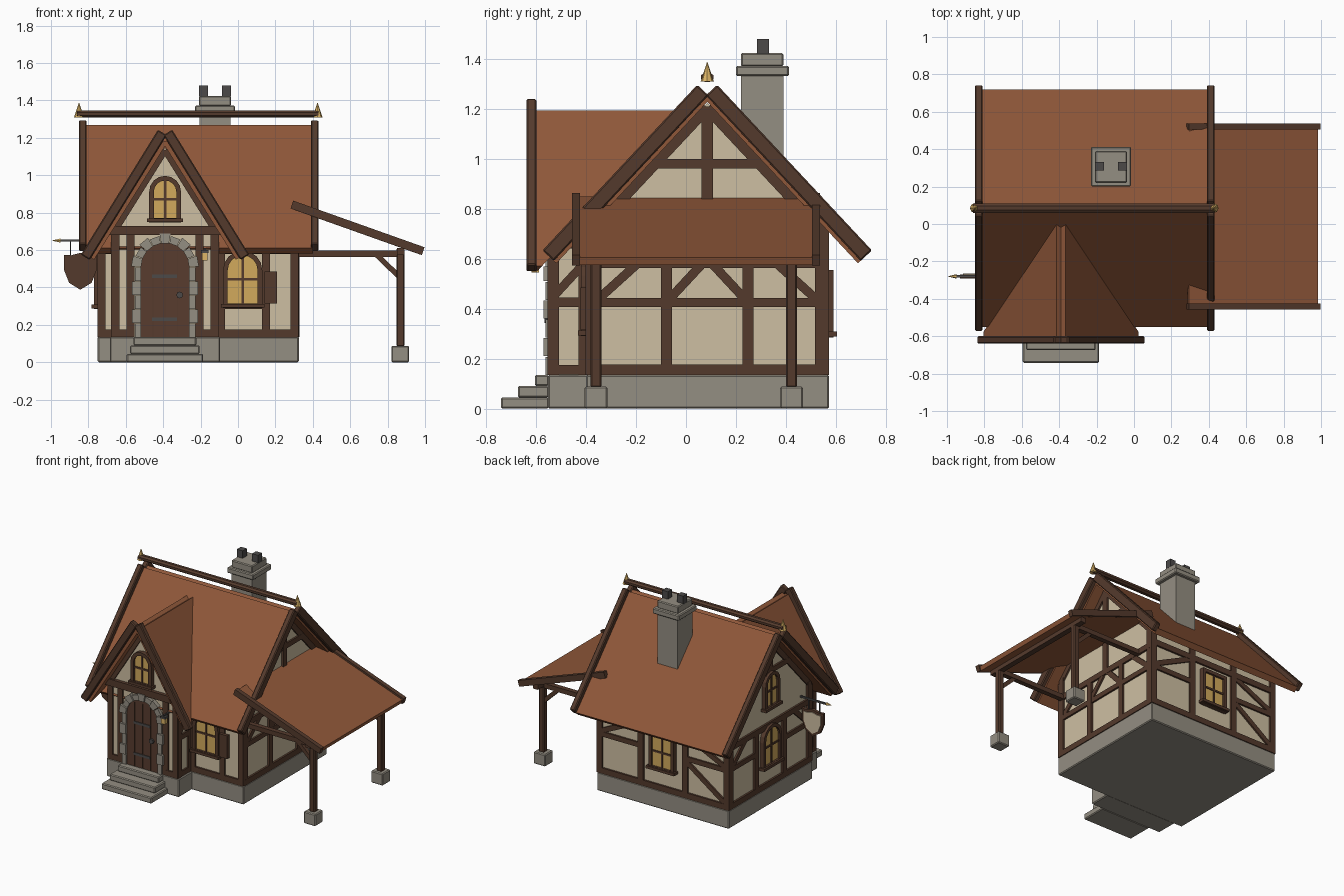
import bpy, bmesh, math
from mathutils import Vector

if "Cube" in bpy.data.objects:
    bpy.data.objects.remove(bpy.data.objects["Cube"])

def lin(*c):
    return tuple((v / 255 / 12.92) if v < 11 else ((v / 255 + .055) / 1.055) ** 2.4 for v in c) + (1,)

COLORS = {"plaster": lin(206, 191, 162), "timber": lin(84, 58, 44), "roof_tile": lin(143, 87, 57),
          "stone": lin(148, 142, 130), "glass": lin(210, 170, 92), "gold": lin(222, 182, 104),
          "iron": lin(76, 74, 73), "door_wood": lin(88, 60, 47)}
parts = {}

# ---------- helpers: every part is collected as closed solids ----------
def loft(name, mat, a, b):
    bm = parts.setdefault((name, mat), bmesh.new())
    va, vb = [bm.verts.new(p) for p in a], [bm.verts.new(p) for p in b]
    n = len(a)
    fs = [bm.faces.new(va), bm.faces.new(vb[::-1])]
    fs += [bm.faces.new((va[i], vb[i], vb[(i + 1) % n], va[(i + 1) % n])) for i in range(n)]
    bmesh.ops.recalc_face_normals(bm, faces=fs)

def prism(name, mat, pts, vec):
    loft(name, mat, pts, [Vector(p) + Vector(vec) for p in pts])

def box(name, mat, x0, x1, y0, y1, z0, z1):
    prism(name, mat, [(x0, y0, z0), (x1, y0, z0), (x1, y1, z0), (x0, y1, z0)], (0, 0, z1 - z0))

def cone(name, mat, x, y, z, r, tip):
    ring = [(x + r * math.cos(i * math.pi / 4), y + r * math.sin(i * math.pi / 4), z) for i in range(8)]
    top = [(x + (p[0] - x) * .04, y + (p[1] - y) * .04, tip) for p in ring]
    loft(name, mat, ring, top)

# A wall plane is (axis, coordinate, outward sign)
FRONT, WING, BACK = ('y', -.388, -1), ('y', -.542, -1), ('y', .56, 1)
RIGHT, LEFT, WING_R, WING_L = ('x', .312, 1), ('x', -.737, -1), ('x', -.115, 1), ('x', -.665, -1)

def on(pl, u, z, o=0):
    c = pl[1] + pl[2] * o
    return (u, c, z) if pl[0] == 'y' else (c, u, z)

def plate(name, mat, pl, pts, o0, o1):
    loft(name, mat, [on(pl, u, z, o0) for u, z in pts], [on(pl, u, z, o1) for u, z in pts])

def bar(pl, u0, z0, u1, z1, w=.042, o=.014, name="wall_timber", mat="timber"):
    d = Vector((u1 - u0, z1 - z0)).normalized() * w / 2
    s = (-d.y, d.x)
    plate(name, mat, pl, [(u0 + s[0], z0 + s[1]), (u1 + s[0], z1 + s[1]),
                          (u1 - s[0], z1 - s[1]), (u0 - s[0], z0 - s[1])], -.01, o)

def arch(u, z0, r, zs, n=8):
    return [(u - r, z0)] + [(u - r * math.cos(math.pi * i / n), zs + r * math.sin(math.pi * i / n))
                            for i in range(n + 1)] + [(u + r, z0)]

def rect(u, z0, r, z1):
    return [(u - r, z0), (u - r, z1), (u + r, z1), (u + r, z0)]

def window(pl, u, z0, r, zs, shape=arch, f=.025):
    top = zs + (r if shape is arch else 0)
    inner = shape(u, z0, r, zs)
    outer = shape(u, z0 - f, r + f, zs + (0 if shape is arch else f))
    plate("window_glass", "glass", pl, inner, -.01, .017)
    for i in range(len(inner)):
        j = (i + 1) % len(inner)
        plate("window_frame", "timber", pl, [outer[i], outer[j], inner[j], inner[i]], -.01, .032)
    bar(pl, u, z0, u, top, .013, .024, "window_bars")
    zm = z0 + (top - z0) * .5
    bar(pl, u - r, zm, u + r, zm, .013, .024, "window_bars")
    bar(pl, u - r - f - .012, z0 - .012, u + r + f + .012, z0 - .012, .02, .045, "window_sill")

def slope(d0, d1, apex, s, t):
    """Cross-section of one roof side as (distance from ridge, height)."""
    L = math.hypot(1, s)
    nx, nz = -s / L * t, -t / L
    a, b = (d0, apex - s * d0), (d1, apex - s * d1)
    return [a, b, (b[0] + nx, b[1] + nz), (a[0] + nx, a[1] + nz)]

RY, WX = .085, -.39            # ridge lines of the main roof and the entrance wing
APEX, S, WAPEX, WS = 1.29, 1.07, 1.235, 1.6

# ---------- stone base and steps ----------
box("foundation", "stone", -.75, .325, -.40, .573, 0, .135)
box("wing_foundation", "stone", -.685, -.095, -.553, -.39, 0, .135)
for i in range(3):
    box("front_steps", "stone", -.595 + .018 * i, -.187 - .018 * i, -.742 + .068 * i, -.55, .045 * i, .045 * i + .045)

# ---------- plaster walls with gables ----------
prism("main_walls", "plaster", [(-.737, y, z) for y, z in
      ((-.388, .13), (.56, .13), (.56, .72), (RY, 1.225), (-.388, .72))], (1.049, 0, 0))
prism("wing_walls", "plaster", [(x, -.542, z) for x, z in
      ((-.665, .13), (-.115, .13), (-.115, .715), (WX, 1.15), (-.665, .715))], (0, .45, 0))

# ---------- roofs ----------
for sg in (-1, 1):
    slab = slope(.02, .635, APEX, S, .042)
    prism("main_roof", "roof_tile", [(-.82, RY + sg * d, z) for d, z in slab], (1.22, 0, 0))
    board = slope(.04, .66, 1.34, S, .062)
    for x in (-.85, .39):
        prism("main_bargeboard", "timber", [(x, RY + sg * d, z) for d, z in board], (.04, 0, 0))
    # wing roof, its rear end cut along the main roof
    slab = slope(.025, .415, WAPEX, WS, .042)
    loft("wing_roof", "roof_tile", [(WX + sg * d, -.62, z) for d, z in slab],
         [(WX + sg * d, RY - (APEX - z) / S + .01, z) for d, z in slab])
    board = slope(.038, .45, 1.305, 1.62, .055)
    prism("wing_bargeboard", "timber", [(WX + sg * d, -.64, z) for d, z in board], (0, .04, 0))

# ridge beam and finials
oct8 = [(-.86, RY + .027 * math.cos((i + .5) * math.pi / 4), 1.328 + .02 * math.sin((i + .5) * math.pi / 4)) for i in range(8)]
prism("ridge_beam", "timber", oct8, (1.29, 0, 0))
for x in (-.85, .425):
    cone("finial", "gold", x, RY, 1.31, .027, 1.388)

# ---------- chimney ----------
box("chimney", "stone", -.205, -.04, .22, .39, .95, 1.335)
box("chimney_cap", "stone", -.23, -.016, .2, .413, 1.332, 1.373)
box("chimney_top", "stone", -.208, -.038, .22, .39, 1.37, 1.425)
for x in (-.208, -.085):
    box("chimney_pot", "iron", x, x + .047, .285, .332, 1.42, 1.48)

# ---------- timber framing: side walls ----------
for pl in (RIGHT, LEFT):
    bar(pl, -.39, .155, .565, .155)
    bar(pl, -.39, .585, .565, .585)
    for sg in (-1, 1):
        c = lambda d: RY + sg * d
        bar(pl, c(.455), .135, c(.455), .73, .045, .013)
        bar(pl, c(.163), .16, c(.163), .6, .045)
        bar(pl, c(0), 1.205, c(.465), .708, .045, .012)
        bar(pl, c(.435), .44, c(.28), .58, .036, .012)
        bar(pl, c(.15), .44, c(.02), .58, .036, .012) if pl is RIGHT else None
        bar(pl, c(.163), .425, c(.455), .425, .036, .013)
    bar(pl, -.14, .98, .31, .98, .038, .013)
    bar(pl, RY, .6 if pl is RIGHT else 1.0, RY, 1.21, .045)
bar(RIGHT, -.1, .425, .27, .425, .036, .013)
window(LEFT, RY, .31, .08, .49)
window(LEFT, RY, .735, .06, .895)

# back wall
for x in (-.73, -.39, -.03, .305):
    bar(BACK, x, .135, x, .72, .045)
for z in (.155, .61):
    bar(BACK, -.74, z, .315, z)
for a, b in ((-.73, -.39), (.305, -.03)):
    bar(BACK, a, .425, b, .425, .036, .013)
    bar(BACK, a, .44, b, .6, .036, .012)
    bar(BACK, a, .17, b, .41, .036, .012) if a < 0 else None
window(BACK, -.21, .31, .078, .53, rect)

# main front wall
for x in (-.73, -.09, .15, .302):
    bar(FRONT, x, .135, x, .7, .042)
for z in (.155, .6):
    bar(FRONT, -.74, z, .315, z)
bar(FRONT, -.1, .3, .15, .3, .03, .012)
window(FRONT, .025, .315, .08, .492)
plate("shutter", "timber", FRONT, rect(.175, .315, .033, .485), .01, .035)

# wing walls
for d in (-.265, -.185, .185, .265):
    bar(WING, WX + d, .135, WX + d, .7, .042, .014 if abs(d) > .2 else .012)
bar(WING, -.69, .705, -.09, .705, .05, .025)
for sg in (-1, 1):
    bar(WING, WX + sg * .185, .155, WX + sg * .27, .155, .04, .013)
    bar(WING, WX, 1.135, WX + sg * .27, .703, .035, .012)
for pl in (WING_L, WING_R):
    bar(pl, -.53, .135, -.53, .7)
    bar(pl, -.41, .135, -.41, .7)
    for z in (.155, .425, .66):
        bar(pl, -.55, z, -.39, z, .038, .012)
    bar(pl, -.53, .45, -.41, .58, .034, .011)
window(WING, WX, .772, .06, .912)

# ---------- front door ----------
plate("door", "door_wood", WING, arch(WX, .135, .132, .51, 12), -.01, .012)
for z in (.46, .345, .23):
    bar(WING, -.46 if z != .345 else -.505, z, -.325 if z != .345 else -.43, z, .018, .017, "door_strap", "iron") if z != .345 else None
for x in (-.455, -.39, -.325):
    bar(WING, x, .136, x, .61, .004, .014, "door_plank_seams")
ring = [(-.312 + .018 * math.cos(i * math.pi / 4), .36 + .018 * math.sin(i * math.pi / 4)) for i in range(8)]
plate("door_handle", "iron", WING, ring, .01, .026)

# stone surround: stacked jambs and wedge stones, alternating in size
for sg in (-1, 1):
    for i in range(5):
        w = .162 + .014 * (i % 2)
        z = .135 + .075 * i
        plate("door_surround", "stone", WING, [(WX + sg * .128, z), (WX + sg * w, z),
              (WX + sg * w, z + .072), (WX + sg * .128, z + .072)], -.01, .022 + .008 * (i % 2))
for i in range(9):
    a, b = math.pi * (i + .03) / 9, math.pi * (i + .97) / 9
    r = .168 + .013 * ((i + 1) % 2)
    plate("door_surround", "stone", WING, [(WX + q * math.cos(t), .51 + q * math.sin(t))
          for q, t in ((.128, a), (r, a), (r, b), (.128, b))], -.01, .022 + .008 * ((i + 1) % 2))

# lantern beside the door
box("lantern_bracket", "iron", -.182, -.172, -.615, -.54, .6, .61)
box("lantern_light", "gold", -.192, -.162, -.62, -.59, .545, .585)
box("lantern_cap", "iron", -.197, -.157, -.625, -.585, .585, .6)

# ---------- lean-to shelter ----------
def lean(name, mat, x0, x1, drop, t, y0, y1):
    z = lambda x: .868 - .355 * (x - .285) - drop
    prism(name, mat, [(x0, y0, z(x0)), (x1, y0, z(x1)), (x1 - t * .33, y0, z(x1) - t),
                      (x0 - t * .33, y0, z(x0) - t)], (0, y1 - y0, 0))
lean("shelter_roof", "roof_tile", .295, .985, .014, .03, -.44, .52)
lean("shelter_edge_beam", "timber", .295, .997, 0, .042, -.457, -.425)
lean("shelter_edge_beam", "timber", .295, .997, 0, .042, .505, .537)
box("shelter_purlin", "timber", .85, .89, -.43, .51, .575, .612)
for y in (-.361, .423):
    box("shelter_foot", "stone", .82, .915, y - .046, y + .046, 0, .088)
    box("shelter_post", "timber", .848, .89, y - .022, y + .022, .085, .61)
    box("shelter_tie", "timber", .31, .87, y - .018, y + .018, .563, .597)
    prism("shelter_brace", "timber", [(.86, y - .014, .44), (.86, y - .014, .48),
          (.76, y - .014, .575), (.72, y - .014, .575)], (0, .028, 0))

# ---------- hanging sign ----------
box("sign_bracket", "iron", -.95, -.73, -.286, -.274, .645, .657)
for x in (-.895, -.805):
    box("sign_chain", "iron", x - .003, x + .003, -.283, -.277, .56, .65)
tip = [(-.95, -.28 + .012 * math.cos(i * math.pi / 3), .651 + .012 * math.sin(i * math.pi / 3)) for i in range(6)]
loft("sign_bracket_tip", "gold", tip, [(-.995, -.28 + (p[1] + .28) * .05, .651 + (p[2] - .651) * .05) for p in tip])
half = [(0, .585), (.05, .572), (.088, .575), (.086, .49), (.06, .425), (0, .388)]
shield = half + [(-u, z) for u, z in half[-2:0:-1]]
prism("sign_board", "timber", [(-.843 + u, -.291, z) for u, z in shield], (0, .022, 0))
prism("sign_face", "plaster", [(-.843 + u * .8, -.27, .49 + (z - .49) * .8) for u, z in shield], (0, .006, 0))

# ---------- turn collected solids into objects ----------
mats = {}
for n, c in COLORS.items():
    mats[n] = bpy.data.materials.new(n)
    mats[n].diffuse_color = c
for (name, mat), bm in parts.items():
    me = bpy.data.meshes.new(name)
    bm.to_mesh(me)
    bm.free()
    me.materials.append(mats[mat])
    ob = bpy.data.objects.new(name, me)
    bpy.context.collection.objects.link(ob)
    if name in ("foundation", "wing_foundation", "front_steps", "chimney_cap", "chimney_top", "shelter_foot",
                "main_bargeboard", "wing_bargeboard", "shelter_post"):
        bv = ob.modifiers.new("soft_edges", 'BEVEL')
        bv.width, bv.segments = .006, 1

for m in bpy.data.materials:
    if m.users and not m.is_grease_pencil:
        m.use_nodes = True
        m.node_tree.nodes["Principled BSDF"].inputs["Base Color"].default_value = m.diffuse_color
